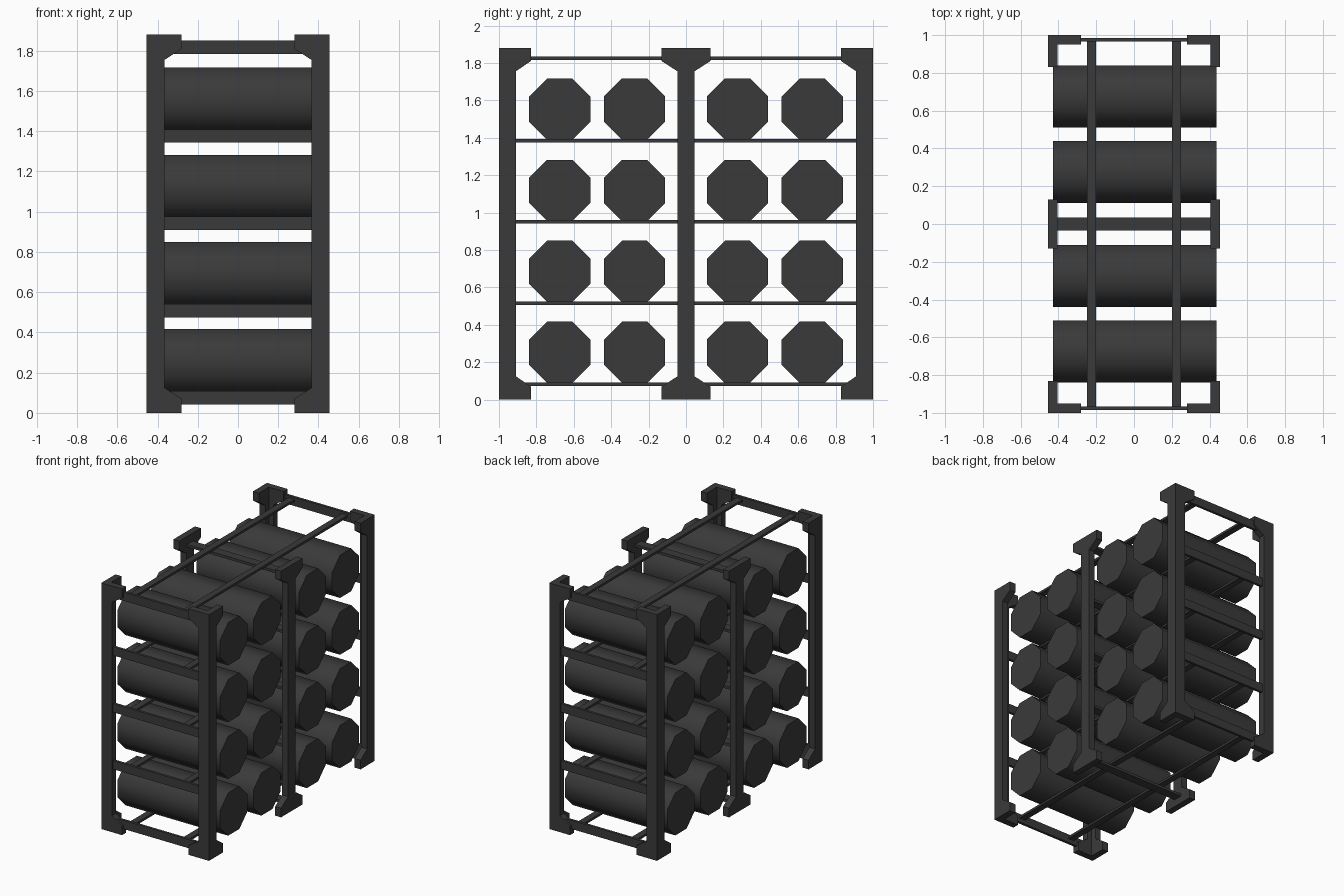
import bpy, bmesh, math

if "Cube" in bpy.data.objects:
    bpy.data.objects.remove(bpy.data.objects["Cube"])

H = 1.88        # overall height
X, Y = 0.455, 1.0   # outer half sizes
T = 0.05        # steel plate thickness

dark = bpy.data.materials.new("dark_steel")
dark.diffuse_color = (0.042, 0.042, 0.042, 1)
dark.use_nodes = True
dark.node_tree.nodes["Principled BSDF"].inputs["Base Color"].default_value = dark.diffuse_color


def finish(bm, name):
    bmesh.ops.recalc_face_normals(bm, faces=bm.faces)
    me = bpy.data.meshes.new(name)
    bm.to_mesh(me)
    bm.free()
    me.materials.append(dark)
    ob = bpy.data.objects.new(name, me)
    bpy.context.collection.objects.link(ob)
    return ob


def box(name, center, size):
    bm = bmesh.new()
    bmesh.ops.create_cube(bm, size=1)
    for v in bm.verts:
        v.co = [c + s * p for c, s, p in zip(center, size, v.co)]
    return finish(bm, name)


def plate(bm, profile, place, depth):
    """Extrude a (u, z) profile; place maps (u, z) to a 3D point."""
    f = bm.faces.new([bm.verts.new(place(u, z)) for u, z in profile])
    ext = bmesh.ops.extrude_face_region(bm, geom=[f])["geom"]
    bmesh.ops.translate(bm, vec=depth, verts=[g for g in ext if isinstance(g, bmesh.types.BMVert)])


def flared(inner, leg, foot):
    """Inner edge of a post that flares at both ends."""
    lower = [(foot, 0), (foot, 0.07), (leg, 0.125)]
    upper = [(u, H - z) for u, z in reversed(lower)]
    return lower + upper + inner


# Corner posts: L-section made of two flared plates
for sx in (-1, 1):
    for sy in (-1, 1):
        bm = bmesh.new()
        plate(bm, flared([(0, H), (0, 0)], 0.09, 0.17),
              lambda u, z: (sx * X, sy * (Y - u), z), (-sx * T, 0, 0))
        plate(bm, flared([(T, H), (T, 0)], 0.09, 0.175),
              lambda u, z: (sx * (X - u), sy * Y, z), (0, -sy * T, 0))
        finish(bm, "corner_post")

    # Middle post: flat plate flaring both ways
    bm = bmesh.new()
    right = flared([], 0.045, 0.13)
    left = [(-u, z) for u, z in reversed(right)]
    plate(bm, right + left, lambda u, z: (sx * X, u, z), (-sx * T, 0, 0))
    finish(bm, "middle_post")

# Shelf levels plus the top frame
for z in (0.075, 0.508, 0.943, 1.377, 1.818):
    for s in (-1, 1):
        box("end_crossbar", (0, s * 0.975, z), (0.86, 0.02, 0.066))
        box("long_rail", (s * 0.225, 0, z + 0.008), (0.05, 1.94, 0.018))
    box("middle_crossbar", (0, 0, z - 0.01), (0.83, 0.07, 0.02))

# Octagonal barrels, flat side down, four per shelf
R = 0.1635 / math.cos(math.pi / 8)
for zc in (0.253, 0.686, 1.119, 1.553):
    for yc in (-0.675, -0.275, 0.275, 0.675):
        bm = bmesh.new()
        ring = [(yc + R * math.cos((i + 0.5) * math.pi / 4),
                 zc + R * math.sin((i + 0.5) * math.pi / 4)) for i in range(8)]
        plate(bm, ring, lambda u, z: (-0.43, u, z), (0.867, 0, 0))
        ob = finish(bm, "barrel")
        # Smooth sides, sharp end rims
        me = ob.data
        for p in me.polygons:
            p.use_smooth = len(p.vertices) == 4
        for e in me.edges:
            a, b = (me.vertices[i].co.x for i in e.vertices)
            e.use_edge_sharp = abs(a - b) < 0.01
